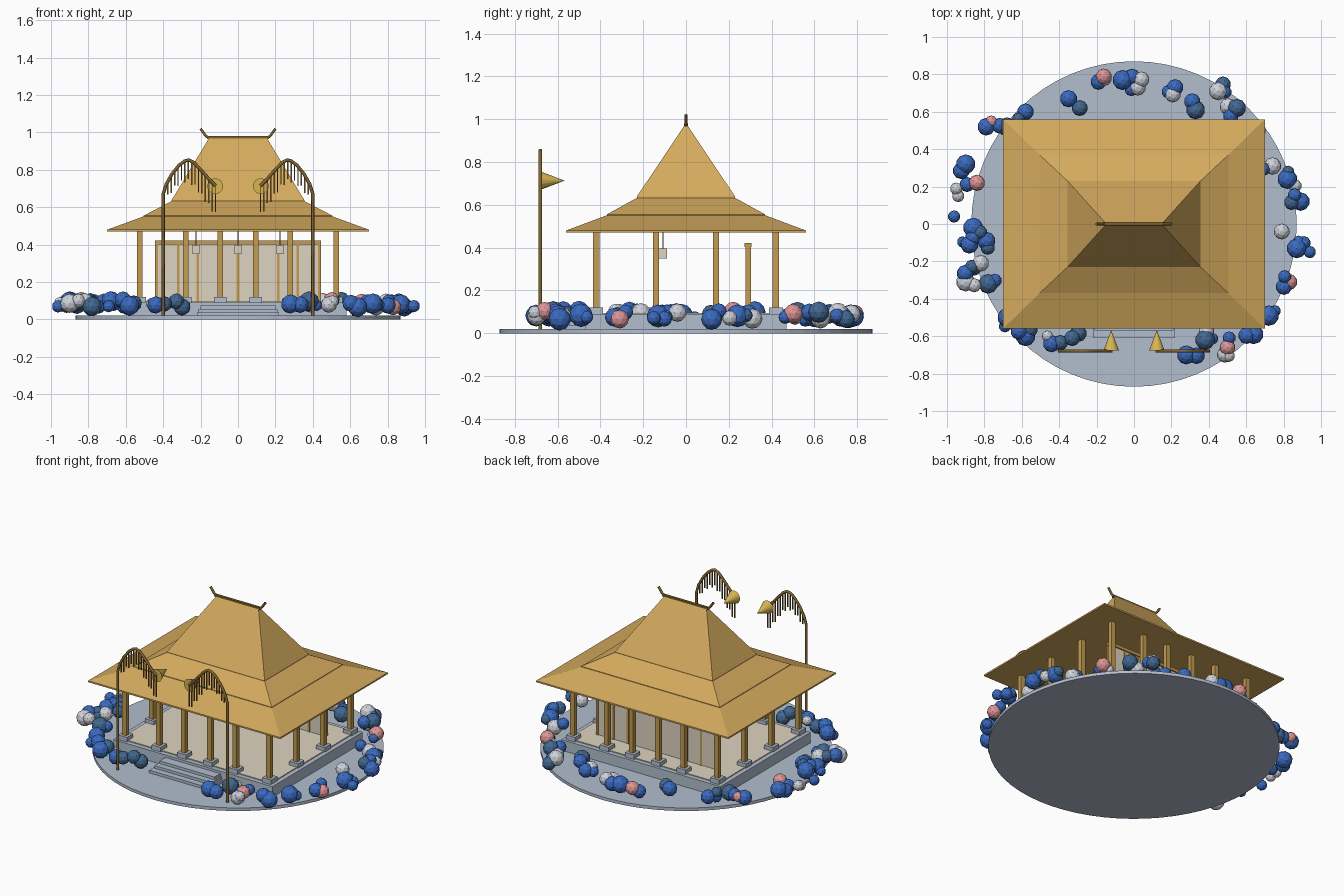
import bpy, bmesh, math, random
from mathutils import Matrix, Vector

if "Cube" in bpy.data.objects:
    bpy.data.objects.remove(bpy.data.objects["Cube"])

random.seed(7)


def material(name, rgb):
    m = bpy.data.materials.new(name)
    lin = [((c / 255 + 0.055) / 1.055) ** 2.4 for c in rgb]
    m.diffuse_color = (*lin, 1)
    m.use_nodes = True
    m.node_tree.nodes["Principled BSDF"].inputs["Base Color"].default_value = m.diffuse_color
    return m


STONE = material("pale_stone", (178, 190, 206))
CREAM = material("cream", (222, 212, 192))
ROOF = material("roof_gold", (212, 170, 94))
WOOD = material("wood_gold", (196, 156, 82))
BRONZE = material("dark_bronze", (128, 100, 48))
YELLOW = material("bright_gold", (216, 182, 82))
BUSH = {"B": material("blue_leaf", (58, 106, 192)),
        "S": material("slate_leaf", (66, 104, 146)),
        "W": material("pale_leaf", (206, 210, 218)),
        "P": material("pink_flower", (222, 150, 152))}


def finish(name, bm, *mats):
    bmesh.ops.recalc_face_normals(bm, faces=bm.faces)
    me = bpy.data.meshes.new(name)
    bm.to_mesh(me)
    bm.free()
    for m in mats:
        me.materials.append(m)
    ob = bpy.data.objects.new(name, me)
    bpy.context.collection.objects.link(ob)
    return ob


def boxes(name, mat, items):
    """One object from boxes given as (x, y, z_low, z_high, size_x, size_y)."""
    bm = bmesh.new()
    for x, y, z0, z1, sx, sy in items:
        mtx = Matrix.Translation((x, y, (z0 + z1) / 2)) @ Matrix.Diagonal((sx, sy, z1 - z0, 1))
        bmesh.ops.create_cube(bm, size=1, matrix=mtx)
    return finish(name, bm, mat)


def ring_stack(name, mat, rings):
    """Closed solid through rectangles given as (half_x, half_y, z)."""
    bm = bmesh.new()
    loops = [[bm.verts.new((sx * hx, sy * hy, z)) for sx, sy in ((-1, -1), (1, -1), (1, 1), (-1, 1))]
             for hx, hy, z in rings]
    for a, b in zip(loops, loops[1:]):
        for i in range(4):
            j = (i + 1) % 4
            bm.faces.new((a[i], a[j], b[j], b[i]))
    bm.faces.new(loops[0])
    bm.faces.new(loops[-1])
    return finish(name, bm, mat)


def tube(name, mat, points, radius):
    """Round rod along a polyline."""
    cu = bpy.data.curves.new(name, "CURVE")
    cu.dimensions = "3D"
    cu.bevel_depth = radius
    cu.bevel_resolution = 1
    cu.use_fill_caps = True
    sp = cu.splines.new("POLY")
    sp.points.add(len(points) - 1)
    for p, co in zip(sp.points, points):
        p.co = (*co, 1)
    cu.materials.append(mat)
    ob = bpy.data.objects.new(name, cu)
    bpy.context.collection.objects.link(ob)
    return ob


# Round ground disc
bm = bmesh.new()
bmesh.ops.create_cone(bm, cap_ends=True, segments=64, radius1=0.87, radius2=0.87, depth=0.02,
                      matrix=Matrix.Translation((0, 0, 0.01)))
finish("ground_disc", bm, STONE)

# Plinth, floor and front steps
boxes("plinth", STONE, [(0, 0, 0.015, 0.09, 1.16, 0.94)])
boxes("floor", CREAM, [(0, 0, 0.085, 0.096, 1.10, 0.88)])
boxes("front_steps", STONE, [(0, -0.54, 0.015, 0.038, 0.44, 0.14),
                             (0, -0.52, 0.015, 0.056, 0.42, 0.10),
                             (0, -0.50, 0.015, 0.074, 0.40, 0.06)])

# Posts around the edge, on stone feet
XS = (-0.525, -0.28, -0.095, 0.095, 0.28, 0.525)
YS = (-0.42, -0.14, 0.14, 0.42)
spots = [(x, y) for x in XS for y in YS if abs(x) > 0.5 or abs(y) > 0.4]
boxes("posts", WOOD, [(x, y, 0.09, 0.48, 0.03, 0.03) for x, y in spots])
boxes("post_feet", STONE, [(x, y, 0.09, 0.12, 0.065, 0.065) for x, y in spots])

# Rear screen wall with wooden frame
boxes("screen_wall", CREAM, [(0, 0.29, 0.09, 0.41, 0.88, 0.016)])
boxes("screen_frame", WOOD, [(0, 0.29, 0.402, 0.422, 0.89, 0.034)] +
      [(x, 0.29, 0.09, 0.41, 0.014, 0.026) for x in (-0.436, -0.32, -0.215, 0, 0.215, 0.32, 0.436)])

# Hanging lanterns
lx = (-0.225, 0, 0.225)
boxes("lanterns", CREAM, [(x, -0.107, 0.35, 0.397, 0.038, 0.038) for x in lx])
boxes("lantern_cords", BRONZE, [(x, -0.107, 0.395, 0.48, 0.004, 0.004) for x in lx])

# Three-tier hipped roof
ring_stack("lower_roof", ROOF, [(0.70, 0.56, 0.47), (0.70, 0.56, 0.48), (0.50, 0.365, 0.553)])
ring_stack("middle_roof", ROOF, [(0.505, 0.37, 0.545), (0.505, 0.37, 0.555), (0.35, 0.225, 0.635)])
ring_stack("upper_roof", ROOF, [(0.355, 0.23, 0.63), (0.355, 0.23, 0.638), (0.155, 0.008, 0.97)])
boxes("ridge_beam", BRONZE, [(0, 0, 0.965, 0.98, 0.33, 0.018)])
for side, s in (("left", -1), ("right", 1)):
    tube(side + "_ridge_horn", BRONZE,
         [(s * 0.16, 0, 0.972), (s * 0.175, 0, 0.985), (s * 0.20, 0, 1.02)], 0.008)

# Bowed festival poles with fringe and gold cone
ARCH = [(0.40, 0.67), (0.385, 0.72), (0.355, 0.775), (0.315, 0.825), (0.285, 0.847),
        (0.262, 0.853), (0.235, 0.838), (0.19, 0.79), (0.155, 0.75), (0.12, 0.715)]


def arch_height(x):
    for (x0, z0), (x1, z1) in zip(ARCH, ARCH[1:]):
        if x1 <= x <= x0:
            return z0 + (z1 - z0) * (x - x0) / (x1 - x0)


PY = -0.68
for side, s in (("left", -1), ("right", 1)):
    tube(side + "_pole", BRONZE, [(s * 0.40, PY, 0.015), (s * 0.40, PY, 0.4)] +
         [(s * x, PY, z) for x, z in ARCH], 0.009)
    strips = []
    for i in range(15):
        x = 0.375 - i * 0.0182
        z = arch_height(x)
        strips.append((s * x, PY, z - 0.07 - 0.005 * i - 0.02 * (i % 2), z, 0.007, 0.006))
    boxes(side + "_fringe", BRONZE, strips)
    bm = bmesh.new()
    bmesh.ops.create_cone(bm, cap_ends=True, segments=16, radius1=0.042, radius2=0, depth=0.11,
                          matrix=Matrix.Translation((s * 0.122, -0.622, 0.713)) @ Matrix.Rotation(-math.pi / 2, 4, "X"))
    finish(side + "_cone", bm, YELLOW)

# Clusters of faceted bushes: centre and one colour letter per ball
CLUSTERS = [
    (-0.35, 0.67, "B"), (-0.29, 0.62, "S"), (-0.19, 0.76, "BWP"), (-0.06, 0.77, "BB"),
    (0.02, 0.73, "WWB"), (0.22, 0.73, "BBW"), (0.45, 0.71, "WBS"), (0.33, 0.61, "SB"),
    (0.55, 0.62, "SWB"), (0.66, 0.50, "PWB"), (0.74, 0.31, "WB"), (0.82, 0.24, "BWS"),
    (0.89, 0.12, "BBS"), (0.79, -0.04, "W"), (0.87, -0.13, "BBB"), (0.94, -0.15, "B"),
    (0.83, -0.31, "PBB"), (0.72, -0.49, "BB"), (0.64, -0.59, "BB"), (0.50, -0.66, "PWWB"),
    (0.38, -0.62, "SWB"), (0.28, -0.70, "BB"), (-0.58, 0.60, "BSB"), (-0.68, 0.52, "SBB"),
    (-0.79, 0.52, "BP"), (-0.90, 0.32, "BB"), (-0.84, 0.22, "PB"), (-0.94, 0.15, "WW"),
    (-0.965, 0.04, "B"), (-0.86, -0.02, "BS"), (-0.88, -0.11, "BBB"), (-0.79, -0.09, "BS"),
    (-0.82, -0.21, "WSS"), (-0.90, -0.31, "WWB"), (-0.78, -0.32, "SB"), (-0.68, -0.50, "BB"),
    (-0.58, -0.60, "BBS"), (-0.44, -0.64, "BSW"), (-0.33, -0.61, "SS")]
keys = list(BUSH)
bm = bmesh.new()
for cx, cy, letters in CLUSTERS:
    for i, k in enumerate(letters):
        r = random.uniform(0.042, 0.055) if i == 0 else random.uniform(0.03, 0.046)
        if abs(cx) > 0.93:
            r = 0.033
        a = random.uniform(0, 2 * math.pi)
        d = 0 if i == 0 else random.uniform(0.035, 0.055)
        x = max(-0.995 + r, min(0.995 - r, cx + d * math.cos(a)))
        p = Vector((x, cy + d * math.sin(a), random.uniform(0.065, 0.105)))
        new = bmesh.ops.create_icosphere(bm, subdivisions=2, radius=r, matrix=Matrix.Translation(p))
        for f in {f for v in new["verts"] for f in v.link_faces}:
            f.material_index = keys.index(k)
finish("bushes", bm, *BUSH.values())
